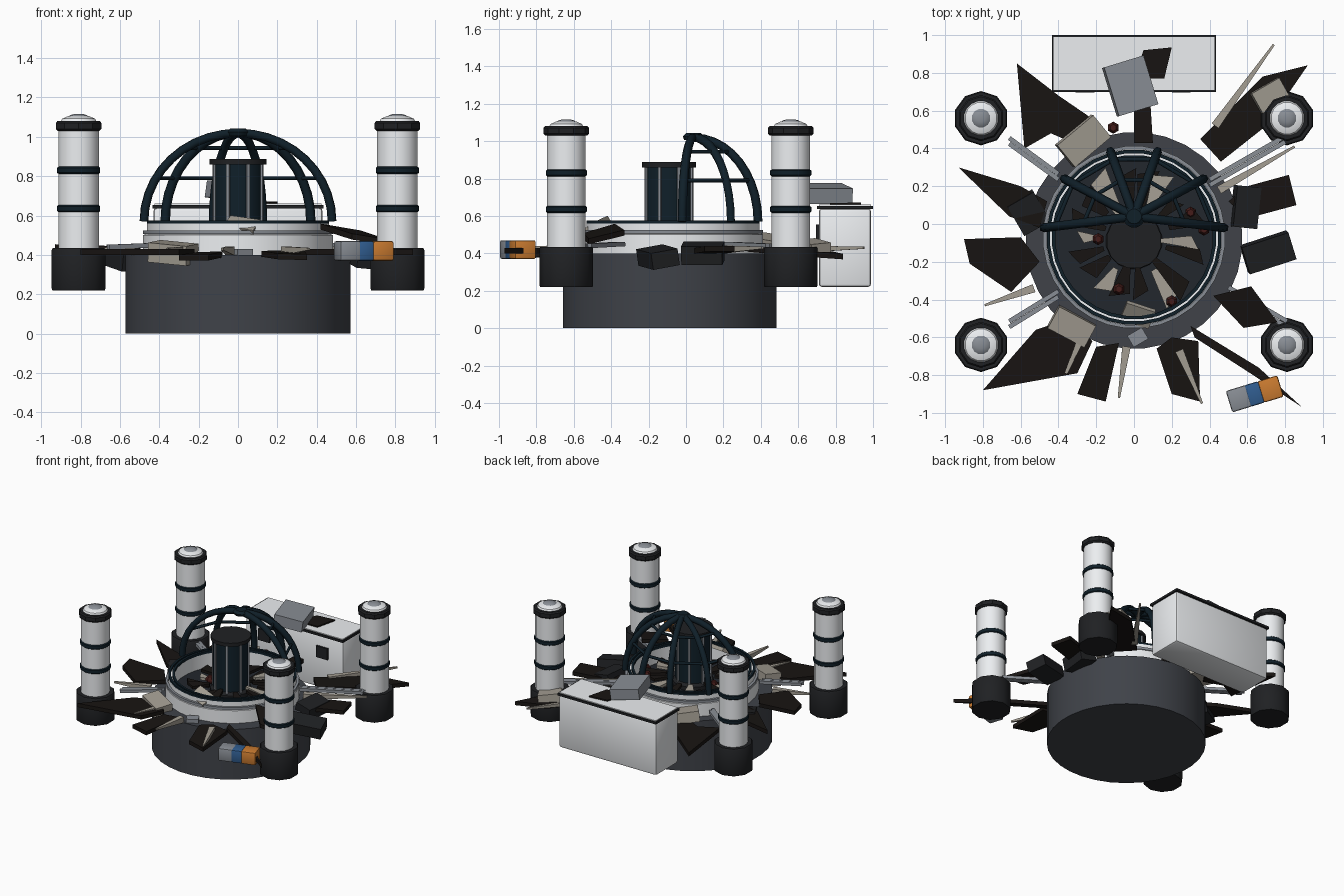
import bpy, bmesh, math, random
from mathutils import Vector, Matrix

if "Cube" in bpy.data.objects:
    bpy.data.objects.remove(bpy.data.objects["Cube"])
random.seed(4)
CY = -0.08  # centre of the round building


def mat(name, c):
    m = bpy.data.materials.new(name)
    m.diffuse_color = (*c, 1)
    m.use_nodes = True
    m.node_tree.nodes["Principled BSDF"].inputs["Base Color"].default_value = m.diffuse_color
    return m


WHITE = mat("white", (.84, .86, .88))
GREY = mat("grey", (.25, .27, .30))
STONE = mat("stone", (.05, .055, .066))
DARK = mat("dark", (.014, .015, .017))
NAVY = mat("navy", (.005, .014, .022))
FLOOR = mat("floor", (.016, .02, .026))
BROWN = mat("brown", (.009, .007, .006))
TAN = mat("tan", (.37, .34, .29))
RED = mat("red", (.06, .012, .01))
BLUE = mat("blue", (.03, .11, .28))
ORANGE = mat("orange", (.6, .2, .03))


def finish(name, bm, m, smooth=False):
    bmesh.ops.recalc_face_normals(bm, faces=bm.faces)
    me = bpy.data.meshes.new(name)
    bm.to_mesh(me)
    bm.free()
    ob = bpy.data.objects.new(name, me)
    bpy.context.collection.objects.link(ob)
    me.materials.append(m)
    if smooth:
        bpy.ops.object.select_all(action='DESELECT')
        ob.select_set(True)
        bpy.context.view_layer.objects.active = ob
        bpy.ops.object.shade_smooth_by_angle(angle=math.radians(35))
    return ob


def lathe(name, profile, x, y, m, n=32, closed=False):
    """Revolve (radius, z) points; ends are capped unless the profile is a closed loop."""
    bm = bmesh.new()
    rings = [[bm.verts.new((x + r * math.cos(math.tau * (i + .5) / n),
                            y + r * math.sin(math.tau * (i + .5) / n), z)) for i in range(n)]
             for r, z in profile]
    pairs = list(zip(rings, rings[1:] + rings[:1])) if closed else list(zip(rings, rings[1:]))
    for a, b in pairs:
        for i in range(n):
            j = (i + 1) % n
            bm.faces.new((a[i], a[j], b[j], b[i]))
    if not closed:
        bm.faces.new(rings[0])
        bm.faces.new(rings[-1])
    return finish(name, bm, m, True)


def box(name, loc, size, m, rot=(0, 0, 0), bevel=0):
    bm = bmesh.new()
    bmesh.ops.create_cube(bm, size=1)
    bmesh.ops.scale(bm, vec=size, verts=bm.verts)
    if bevel:
        bmesh.ops.bevel(bm, geom=bm.edges[:], offset=bevel, segments=2, affect='EDGES', profile=.5)
    ob = finish(name, bm, m, bevel > 0)
    ob.location = loc
    ob.rotation_euler = [math.radians(a) for a in rot]
    return ob


def shard(name, pts, z, slope, m, t=.022):
    """Thin flat slab from a plan outline, tilted along its distance from the centre."""
    bm = bmesh.new()
    lv = [[bm.verts.new((x, y, z + h + slope * (math.hypot(x, y - CY) - .6))) for x, y in pts]
          for h in (0, t)]
    bm.faces.new(lv[0])
    bm.faces.new(lv[1])
    for i in range(len(pts)):
        j = (i + 1) % len(pts)
        bm.faces.new((lv[0][i], lv[0][j], lv[1][j], lv[1][i]))
    return finish(name, bm, m)


def beam(name, a, b, z0, z1, w0, w1, m):
    """Tapered square bar from a to b."""
    a, b = Vector((*a, z0)), Vector((*b, z1))
    d = b - a
    bm = bmesh.new()
    bmesh.ops.create_cone(bm, cap_ends=True, segments=4, radius1=w0 * .7, radius2=w1 * .7, depth=d.length)
    bmesh.ops.rotate(bm, verts=bm.verts, matrix=Matrix.Rotation(math.pi / 4, 3, 'Z'))
    bmesh.ops.transform(bm, verts=bm.verts,
                        matrix=Matrix.Translation((a + b) / 2) @ d.to_track_quat('Z', 'Y').to_matrix().to_4x4())
    return finish(name, bm, m)


def tube(name, pts, r, m):
    cu = bpy.data.curves.new(name, 'CURVE')
    cu.dimensions = '3D'
    cu.bevel_depth, cu.bevel_resolution, cu.use_fill_caps = r, 1, True
    s = cu.splines.new('POLY')
    s.points.add(len(pts) - 1)
    for p, q in zip(s.points, pts):
        p.co = (*q, 1)
    cu.materials.append(m)
    ob = bpy.data.objects.new(name, cu)
    bpy.context.collection.objects.link(ob)


# Base drum, floor and ring wall
lathe("base_drum", [(.574, 0), (.574, .40)], 0, -.087, STONE)
lathe("floor", [(.43, .39), (.43, .44)], 0, -.07, FLOOR)
lathe("ring_wall", [(.425, .40), (.485, .40), (.485, .50), (.465, .51), (.465, .56), (.425, .56)],
      0, -.07, WHITE, closed=True)
for i, (r, z) in enumerate([(.478, .515), (.458, .565), (.43, .565)]):
    lathe(f"wall_band_{i}", [(r - .012, z - .01), (r + .006, z - .01), (r + .006, z + .01), (r - .012, z + .01)],
          0, -.07, NAVY if i else GREY, closed=True)

# Central column with light strips
lathe("column", [(.13, .42), (.13, .87)], 0, -.09, NAVY, 16)
lathe("column_cap", [(.147, .86), (.147, .888)], 0, -.09, DARK, 16)
lathe("column_foot", [(.15, .43), (.15, .47), (.13, .49)], 0, -.09, DARK, 16)
for i in range(8):
    a = math.tau * (i + .5) / 8
    box(f"column_strip_{i}", (.13 * math.cos(a), -.09 + .13 * math.sin(a), .67), (.016, .016, .39), GREY,
        (0, 0, math.degrees(a)))

# Broken dome: ribs, cross rings and hub
HUB = Vector((0, .04))
BASES = [Vector(p) for p in [(-.478, -.02), (-.37, .24), (-.125, .385), (.125, .385), (.37, .24), (.478, -.02)]]


def dome(b, t):
    p = HUB + (b - HUB) * math.cos(t)
    return (p.x, p.y, .57 + .45 * math.sin(t))


for i, b in enumerate(BASES):
    tube(f"dome_rib_{i}", [dome(b, math.pi / 2 * k / 10) for k in range(11)], .024, NAVY)
for i, t in enumerate((.51, .98)):
    tube(f"dome_ring_{i}", [dome(b, t) for b in BASES], .011, NAVY)
lathe("dome_hub", [(.05, 1.005), (.06, 1.025), (.04, 1.043)], 0, .04, NAVY, 12)

# Four corner towers
for x in (-.81, .81):
    for y in (.56, -.64):
        lathe("tower_foot", [(.14, .22), (.144, .23), (.144, .425), (.138, .435)], x, y, DARK, 10)
        lathe("tower_shaft", [(.105, .43), (.105, 1.04)], x, y, WHITE, 16)
        for z in (.635, .83):
            lathe("tower_band", [(.105, z - .018), (.112, z - .012), (.112, z + .012), (.105, z + .018)], x, y, NAVY, 16)
        lathe("tower_collar", [(.112, 1.03), (.122, 1.04), (.122, 1.07), (.114, 1.08)], x, y, DARK, 10)
        lathe("tower_cap", [(.098, 1.07), (.085, 1.092), (.055, 1.105)], x, y, WHITE, 16)
        lathe("tower_lamp", [(.055, 1.10), (.045, 1.11), (.02, 1.117)], x, y, GREY, 12)

# Annex block at the back, with roof, windows and fallen crate
box("annex", (0, .85, .43), (.86, .28, .42), WHITE, bevel=.018)
box("annex_trim", (0, .85, .645), (.87, .30, .018), DARK)
box("annex_roof", (0, .85, .65), (.85, .28, .02), WHITE)
for x in (-.26, .25):
    box("annex_window", (x, .705, .51), (.1, .02, .09), DARK)
shard("roof_hole", [(.05, .92), (.2, .935), (.16, .77), (.0, .77)], .645, .01, BROWN)
box("fallen_crate", (-.02, .73, .72), (.22, .27, .085), GREY, (0, 8, 17))

# Dark rubble slabs around the base: outline, height, tilt
SLABS = [
    ([(-.62, .85), (-.4, .68), (-.21, .55), (-.3, .42), (-.44, .48), (-.58, .4)], .40, -.05),
    ([(0, .75), (.08, .75), (.1, .43), (0, .43)], .40, -.1),
    ([(.92, .84), (.68, .78), (.35, .45), (.46, .33), (.7, .52)], .41, -.06),
    ([(.82, .26), (.86, .1), (.6, .03), (.5, .12), (.6, .2)], .395, .05),
    ([(.42, -.38), (.62, -.33), (.76, -.52), (.58, -.55)], .51, -.22),
    ([(.3, -.54), (.66, -.76), (.89, -.97), (.6, -.78), (.32, -.6)], .40, 0),
    ([(.12, -.66), (.2, -.6), (.34, -.62), (.35, -.94), (.2, -.9)], .39, -.05),
    ([(-.2, -.65), (-.08, -.63), (-.15, -.94), (-.3, -.9)], .385, -.05),
    ([(-.8, -.88), (-.52, -.56), (-.34, -.5), (-.22, -.62), (-.3, -.79)], .40, 0),
    ([(-.9, -.08), (-.6, -.07), (-.5, -.2), (-.65, -.36), (-.87, -.21)], .41, .05),
    ([(-.93, .3), (-.6, .2), (-.46, .12), (-.5, -.02), (-.66, .04)], .40, .06)]
for i, (p, z, s) in enumerate(SLABS):
    shard(f"rubble_slab_{i}", p, z, s, BROWN, .03)

# Tapered tan splinters and paired grey rails
for i, (a, b) in enumerate([((.43, .52), (.74, .95)), ((.45, .18), (.85, .41)), ((-.53, -.34), (-.79, -.43)),
                            ((-.04, -.65), (-.08, -.92)), ((.24, -.67), (.36, -.95)), ((-.26, -.56), (-.36, -.79))]):
    beam(f"splinter_{i}", a, b, .42, .43, .045, .012, TAN)
for i, (a, b) in enumerate([((-.4, .25), (-.66, .44)), ((.4, .22), (.8, .45)),
                            ((-.4, -.37), (-.66, -.53)), ((.5, -.35), (.81, -.53))]):
    for s in (-.015, .015):
        beam(f"rail_{i}", (a[0], a[1] + s), (b[0], b[1] + s), .45, .44, .024, .024, GREY)

# Tumbled blocks
for i, (loc, size, rot, m) in enumerate([
        ((-.27, .44, .45), (.25, .15, .08), (8, 6, 40), TAN),
        ((-.33, -.54, .41), (.22, .13, .10), (6, 5, -28), TAN),
        ((.02, -.48, .55), (.16, .11, .03), (30, 8, -18), TAN),
        ((.72, .68, .43), (.17, .12, .07), (5, 8, 30), TAN),
        ((.59, .09, .40), (.13, .22, .10), (0, 12, -6), DARK),
        ((-.56, .06, .38), (.16, .18, .10), (10, 0, 30), DARK),
        ((.71, -.15, .38), (.26, .15, .09), (10, 5, 18), DARK),
        ((.02, -.60, .415), (.09, .07, .03), (0, 0, 30), GREY)]):
    box(f"tumbled_block_{i}", loc, size, m, rot)

# Debris inside the ring, radiating from the column
for i in range(18):
    a = math.tau * (i + random.uniform(-.3, .3)) / 18
    r0, r1, w = random.uniform(.13, .2), random.uniform(.3, .41), random.uniform(.03, .06)
    u, v = Vector((math.cos(a), math.sin(a))), Vector((-math.sin(a), math.cos(a)))
    c = Vector((0, CY))
    pts = [c + u * r0 - v * w * .3, c + u * r1 - v * w, c + u * (r1 - .04) + v * w, c + u * r0 + v * w * .3]
    shard(f"inner_debris_{i}", [tuple(p) for p in pts], .46, random.uniform(-.08, .04), TAN if i % 3 == 0 else BROWN)
for x, y in [(-.11, .51), (.3, .06), (.37, -.03), (-.19, -.08), (-.08, -.345), (.2, -.41)]:
    lathe("ember", [(.018, .45), (.032, .47), (.032, .485), (.018, .505)], x, y, RED, 6)

# Toppled vehicle in three coloured sections
A = math.radians(17)
for name, d, l, m in [("vehicle_rear", -.085, .11, GREY), ("vehicle_middle", 0, .08, BLUE),
                      ("vehicle_front", .09, .11, ORANGE)]:
    box(name, (.637 + d * math.cos(A), -.9 + d * math.sin(A), .42), (l, .118, .1), m, (0, 0, 17), .01)
